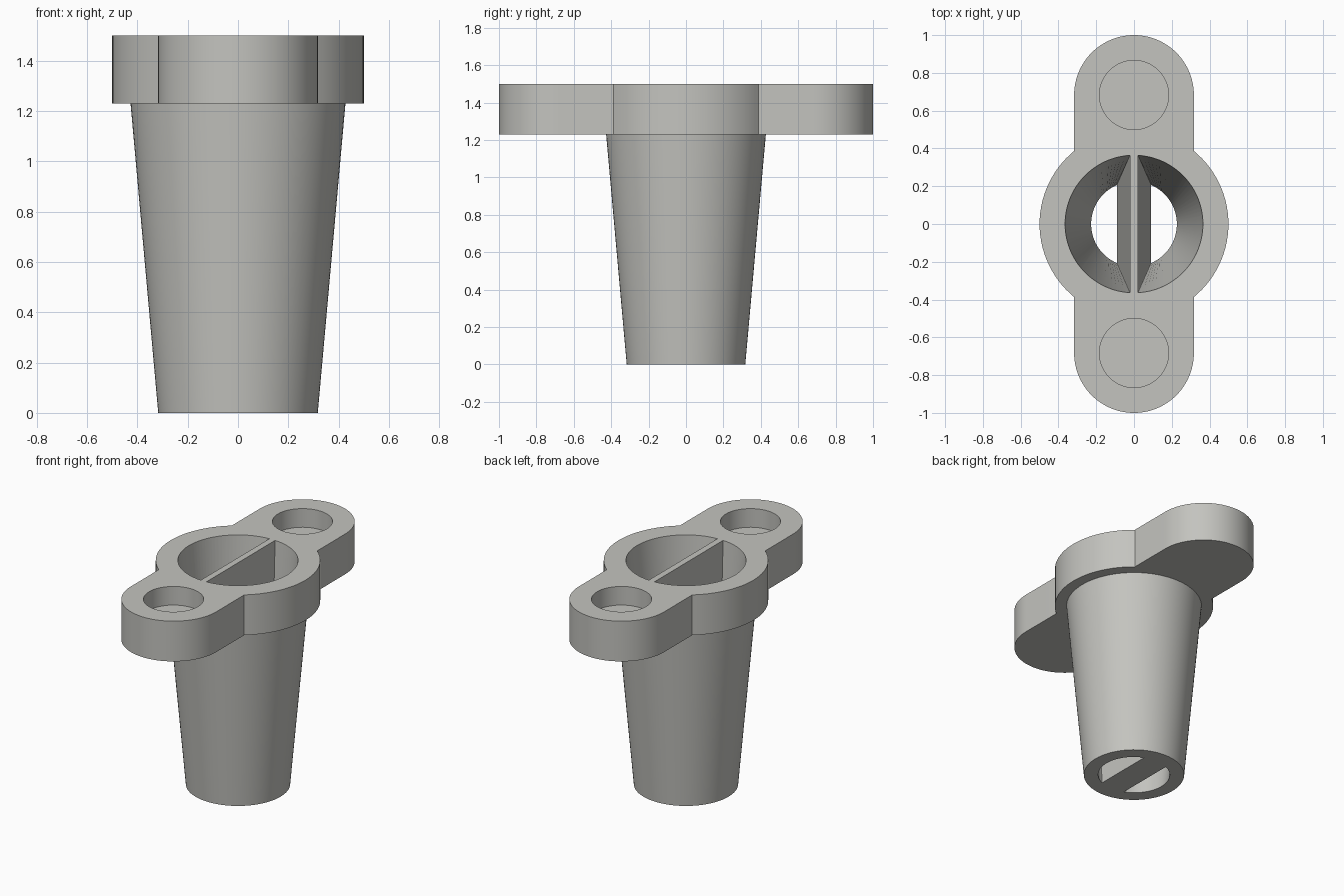
import bpy, bmesh
from math import asin, atan2, cos, sin, pi, hypot

if "Cube" in bpy.data.objects:
    bpy.data.objects.remove(bpy.data.objects["Cube"])

TOP, PLATE_Z = 1.5, 1.23          # plate top and underside
TAB_R, TAB_Y, RING_R = 0.317, 0.683, 0.5

grey = bpy.data.materials.new("warm_grey")
grey.diffuse_color = (0.55, 0.55, 0.52, 1)
grey.use_nodes = True
grey.node_tree.nodes["Principled BSDF"].inputs["Base Color"].default_value = grey.diffuse_color


def arc(cx, cy, r, a0, a1, n):
    return [(cx + r * cos(a0 + (a1 - a0) * i / n), cy + r * sin(a0 + (a1 - a0) * i / n))
            for i in range(n + 1)]


def loft(name, low, z0, high, z1):
    """Closed solid between two outlines with equal point counts."""
    bm = bmesh.new()
    a = [bm.verts.new((x, y, z0)) for x, y in low]
    b = [bm.verts.new((x, y, z1)) for x, y in high]
    n = len(a)
    for i in range(n):
        j = (i + 1) % n
        bm.faces.new((a[i], a[j], b[j], b[i]))
    bm.faces.new(a[::-1])
    bm.faces.new(b)
    bmesh.ops.recalc_face_normals(bm, faces=bm.faces[:])
    me = bpy.data.meshes.new(name)
    bm.to_mesh(me)
    bm.free()
    me.materials.append(grey)
    ob = bpy.data.objects.new(name, me)
    bpy.context.collection.objects.link(ob)
    return ob


def circle(r, n=96, cy=0):
    return arc(0, cy, r, 0, 2 * pi, n)[:-1]


def boolean(target, tool, operation):
    mod = target.modifiers.new(tool.name, 'BOOLEAN')
    mod.operation, mod.solver, mod.object = operation, 'EXACT', tool
    bpy.context.view_layer.objects.active = target
    bpy.ops.object.modifier_apply(modifier=mod.name)
    bpy.data.objects.remove(tool)


# Mounting plate: round centre with two rounded tabs
a = asin((RING_R ** 2 - TAB_R ** 2) ** 0.5 / RING_R)
half = arc(0, 0, RING_R, -a, a, 28) + arc(0, TAB_Y, TAB_R, 0, pi, 48)
outline = half + [(-x, -y) for x, y in half]
holder = loft("tapered_holder", outline, PLATE_Z, outline, TOP)

# Tapered tube body, overlapping into the plate
boolean(holder, loft("tube", circle(0.317), 0, circle(0.436), 1.33), 'UNION')


# Two tapered channels, leaving a wedge-shaped divider between them
def channel(side, z):
    t = z / TOP
    r = 0.227 + (0.365 - 0.227) * t
    w = 0.09 + (0.021 - 0.09) * t
    e = atan2((r * r - w * w) ** 0.5, w)
    return [(side * x, y) for x, y in arc(0, 0, r, -e, e, 48)]


for side in (-1, 1):
    z0, z1 = -0.1, TOP + 0.1
    boolean(holder, loft("channel", channel(side, z0), z0, channel(side, z1), z1), 'DIFFERENCE')

# Shallow round recess in each tab
for side in (-1, 1):
    ring = circle(0.183, 64, side * TAB_Y)
    boolean(holder, loft("recess", ring, TOP - 0.125, ring, TOP + 0.1), 'DIFFERENCE')

# Smooth curved walls, keep crisp edges
bpy.ops.object.select_all(action='DESELECT')
holder.select_set(True)
bpy.context.view_layer.objects.active = holder
bpy.ops.object.shade_smooth_by_angle(angle=0.5)
